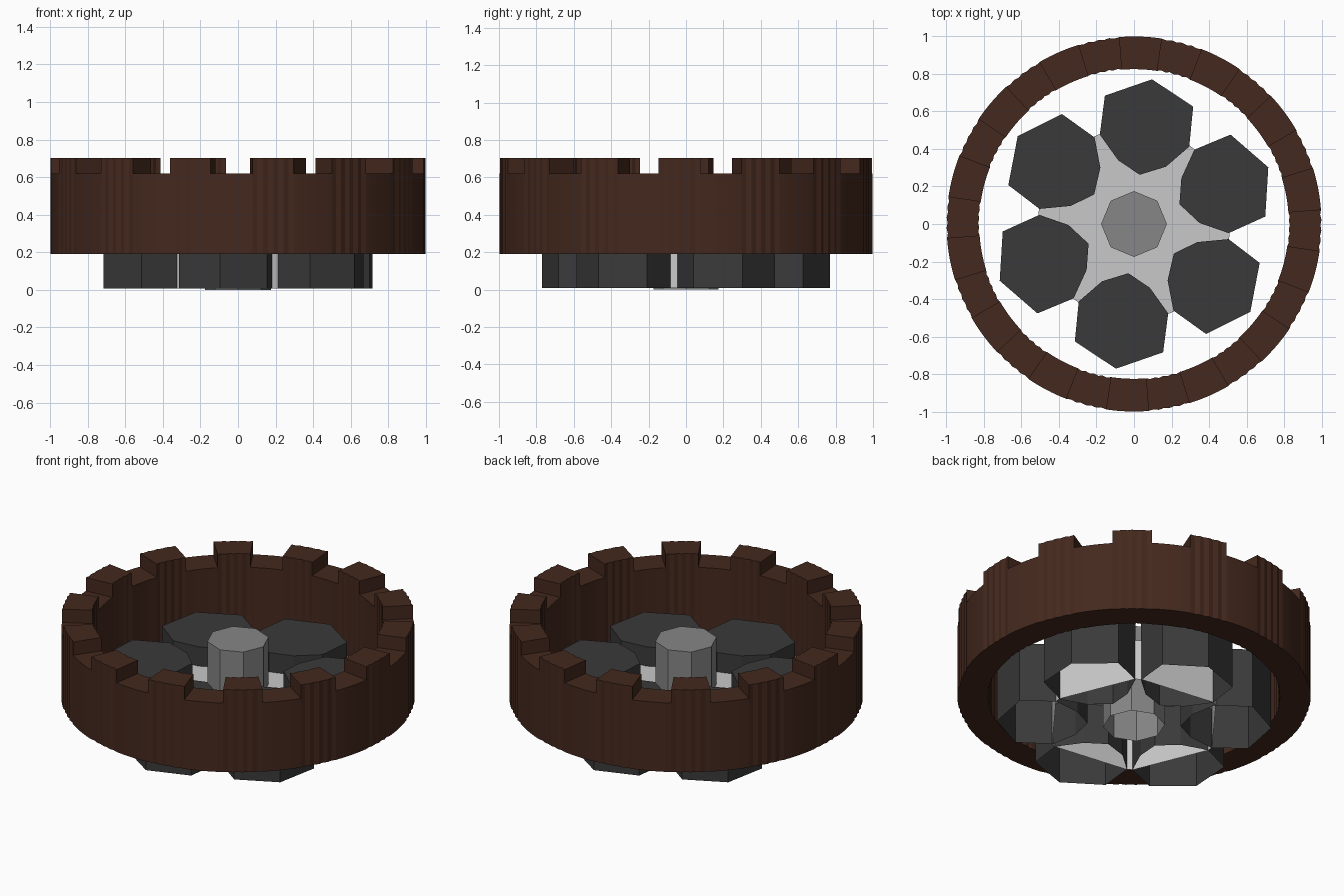
import bpy, bmesh, math
from mathutils import Matrix, Vector

if "Cube" in bpy.data.objects:
    bpy.data.objects.remove(bpy.data.objects["Cube"])


def material(name, r, g, b):
    m = bpy.data.materials.new(name)
    m.diffuse_color = (r, g, b, 1)
    m.use_nodes = True
    m.node_tree.nodes["Principled BSDF"].inputs["Base Color"].default_value = m.diffuse_color
    return m


BROWN = material("dark brown", 0.058, 0.0215, 0.0125)
CHARCOAL = material("charcoal", 0.042, 0.042, 0.042)
GREY = material("mid grey", 0.24, 0.24, 0.24)
LIGHT = material("light grey", 0.58, 0.58, 0.58)


def finish(bm, name, mat):
    bmesh.ops.recalc_face_normals(bm, faces=bm.faces)
    me = bpy.data.meshes.new(name)
    bm.to_mesh(me)
    bm.free()
    me.materials.append(mat)
    ob = bpy.data.objects.new(name, me)
    bpy.context.collection.objects.link(ob)
    return ob


def lift(bm, faces, dz, keep):
    """Extrude faces straight up."""
    out = bmesh.ops.extrude_face_region(bm, geom=faces, use_keep_orig=keep)["geom"]
    verts = [g for g in out if isinstance(g, bmesh.types.BMVert)]
    bmesh.ops.translate(bm, verts=verts, vec=(0, 0, dz))


def cup(name, pts, z0, z1, mat, turn=0):
    """Flat-topped prism that is open underneath."""
    bm = bmesh.new()
    rot = Matrix.Rotation(math.radians(turn), 3, 'Z')
    low, top = [[bm.verts.new(rot @ Vector((x, y, z))) for x, y in pts]
                for z in (z0, z1)]
    bm.faces.new(top)
    for i in range(len(pts)):
        bm.faces.new((low[i - 1], low[i], top[i], top[i - 1]))
    return finish(bm, name, mat)


def polar(r, deg):
    return (r * math.cos(math.radians(deg)), r * math.sin(math.radians(deg)))


# Toothed outer ring: ribbed under each tooth, plain under each gap
TEETH, STEPS = 14, 16
N = TEETH * STEPS
PHASE = math.radians(-2 - 180 / TEETH / 2)
bm = bmesh.new()
outer, inner = [], []
for i in range(N):
    a = PHASE + 2 * math.pi * i / N
    k = i % STEPS
    rib = 0.006 if k < STEPS // 2 and k % 2 else 0
    for ring, r in ((outer, 0.998 - rib), (inner, 0.824 + rib)):
        ring.append(bm.verts.new((r * math.cos(a), r * math.sin(a), 0.19)))
base = [bm.faces.new((outer[i], outer[(i + 1) % N], inner[(i + 1) % N], inner[i]))
        for i in range(N)]
lift(bm, base, 0.43, True)
teeth = []
for f in bm.faces:
    c = f.calc_center_median()
    step = (math.atan2(c.y, c.x) - PHASE) % (2 * math.pi) / (2 * math.pi) * N
    if c.z > 0.61 and step % STEPS < STEPS / 2:
        teeth.append(f)
lift(bm, teeth, 0.083, False)
finish(bm, "toothed_ring", BROWN)

# Six faceted rollers around the hub
roller = [(-0.155, 0.683), (0.096, 0.77), (0.315, 0.625), (0.294, 0.412),
          (0.17, 0.305), (0.03, 0.262), (-0.085, 0.34), (-0.182, 0.476)]
for i in range(6):
    cup(f"roller_{i + 1}", roller, 0.007, 0.38, CHARCOAL, 60 * i)

# Light carrier with six blunt arms filling the space between the rollers
arms = [polar(0.512, 52.5 + 60 * i + d) for i in range(6) for d in (-2, 2)]
cup("carrier", arms, 0.008, 0.26, LIGHT)

# Octagonal hub
cup("hub", [polar(0.175, 45 * i) for i in range(8)], 0.0, 0.555, GREY)
